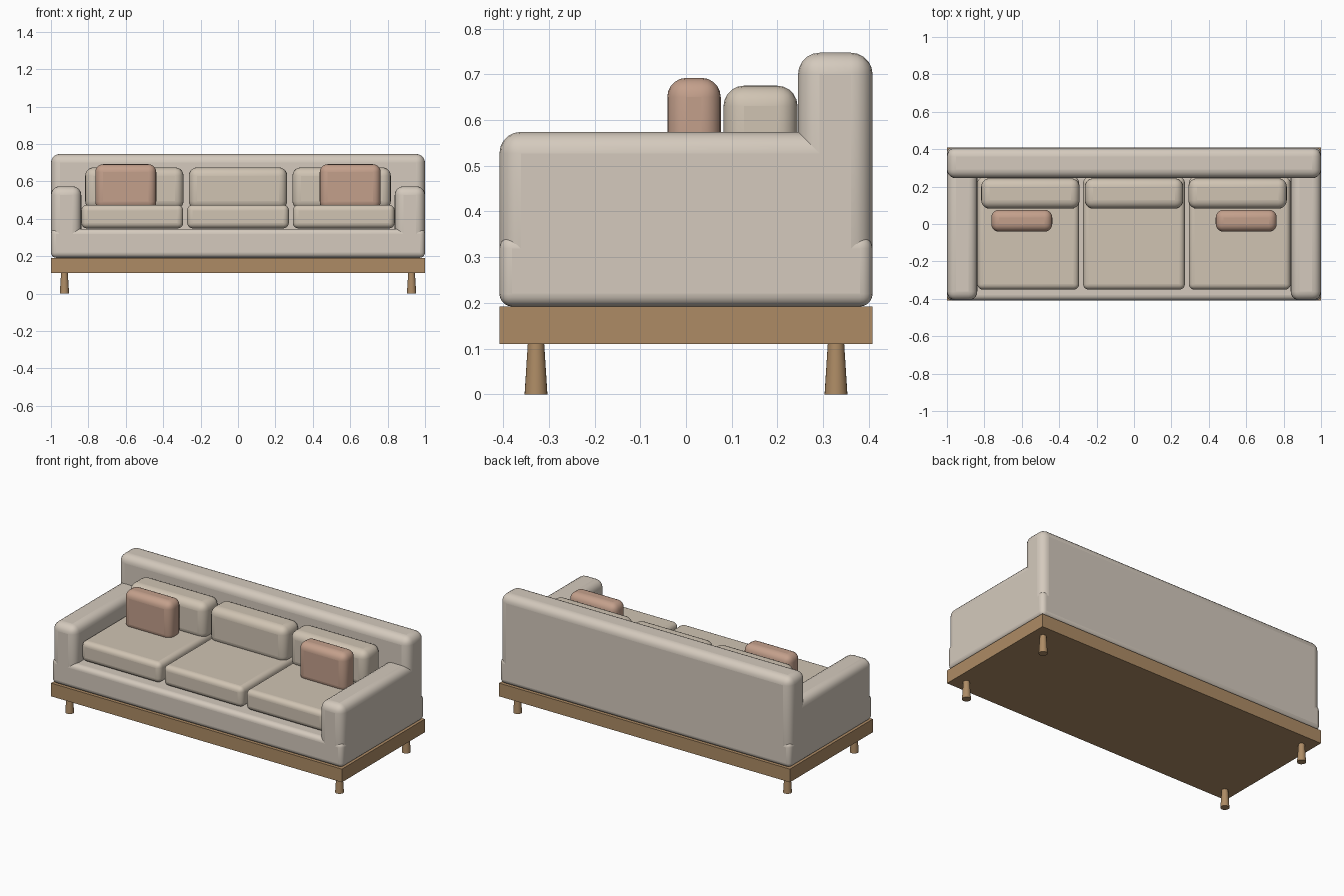
import bpy

if "Cube" in bpy.data.objects:
    bpy.data.objects.remove(bpy.data.objects["Cube"])


def material(name, rgb):
    m = bpy.data.materials.new(name)
    m.diffuse_color = (*rgb, 1)
    m.use_nodes = True
    m.node_tree.nodes["Principled BSDF"].inputs["Base Color"].default_value = m.diffuse_color
    return m


fabric = material("fabric", (0.66, 0.59, 0.51))
cushion_fabric = material("cushion_fabric", (0.63, 0.55, 0.45))
pillow_fabric = material("pillow_fabric", (0.55, 0.35, 0.26))
wood = material("wood", (0.42, 0.26, 0.13))


def box(name, x, y, z, mat, radius=0.0):
    """Box from (min, max) ranges, with optional rounded edges."""
    spans = (x, y, z)
    bpy.ops.mesh.primitive_cube_add(size=1, location=[(a + b) / 2 for a, b in spans])
    ob = bpy.context.object
    ob.name = name
    ob.scale = [b - a for a, b in spans]
    bpy.ops.object.transform_apply(location=False, rotation=False, scale=True)
    ob.data.materials.append(mat)
    if radius:
        bev = ob.modifiers.new("rounding", "BEVEL")
        bev.width = radius
        bev.segments = 5
        bpy.ops.object.shade_smooth_by_angle()
    return ob


# Wooden plinth
box("plinth", (-1, 1), (-0.408, 0.408), (0.11, 0.192), wood)

# Tapered legs, wider at the floor
for sx in (-1, 1):
    for sy in (-1, 1):
        bpy.ops.mesh.primitive_cone_add(vertices=24, radius1=0.025, radius2=0.018,
                                        depth=0.11, location=(sx * 0.928, sy * 0.328, 0.055))
        leg = bpy.context.object
        leg.name = "leg"
        leg.data.materials.append(wood)
        bpy.ops.object.shade_smooth_by_angle()

# Upholstered body
box("seat_base", (-1, 1), (-0.408, 0.408), (0.192, 0.347), fabric, 0.028)
box("backrest", (-1, 1), (0.245, 0.408), (0.23, 0.747), fabric, 0.047)
for side, x in (("left", (-1, -0.838)), ("right", (0.838, 1))):
    box(side + "_arm", x, (-0.408, 0.36), (0.23, 0.574), fabric, 0.047)

# Seat and back cushions
for i in (-1, 0, 1):
    cx = i * 0.565
    box("seat_cushion", (cx - 0.272, cx + 0.272), (-0.351, 0.25), (0.349, 0.475),
        cushion_fabric, 0.03)
    cx = i * 0.554
    box("back_cushion", (cx - 0.263, cx + 0.263), (0.082, 0.244), (0.45, 0.675),
        cushion_fabric, 0.045)

# Throw pillows
for s in (-1, 1):
    cx = s * 0.6
    box("throw_pillow", (cx - 0.163, cx + 0.163), (-0.041, 0.076), (0.45, 0.692),
        pillow_fabric, 0.042)
